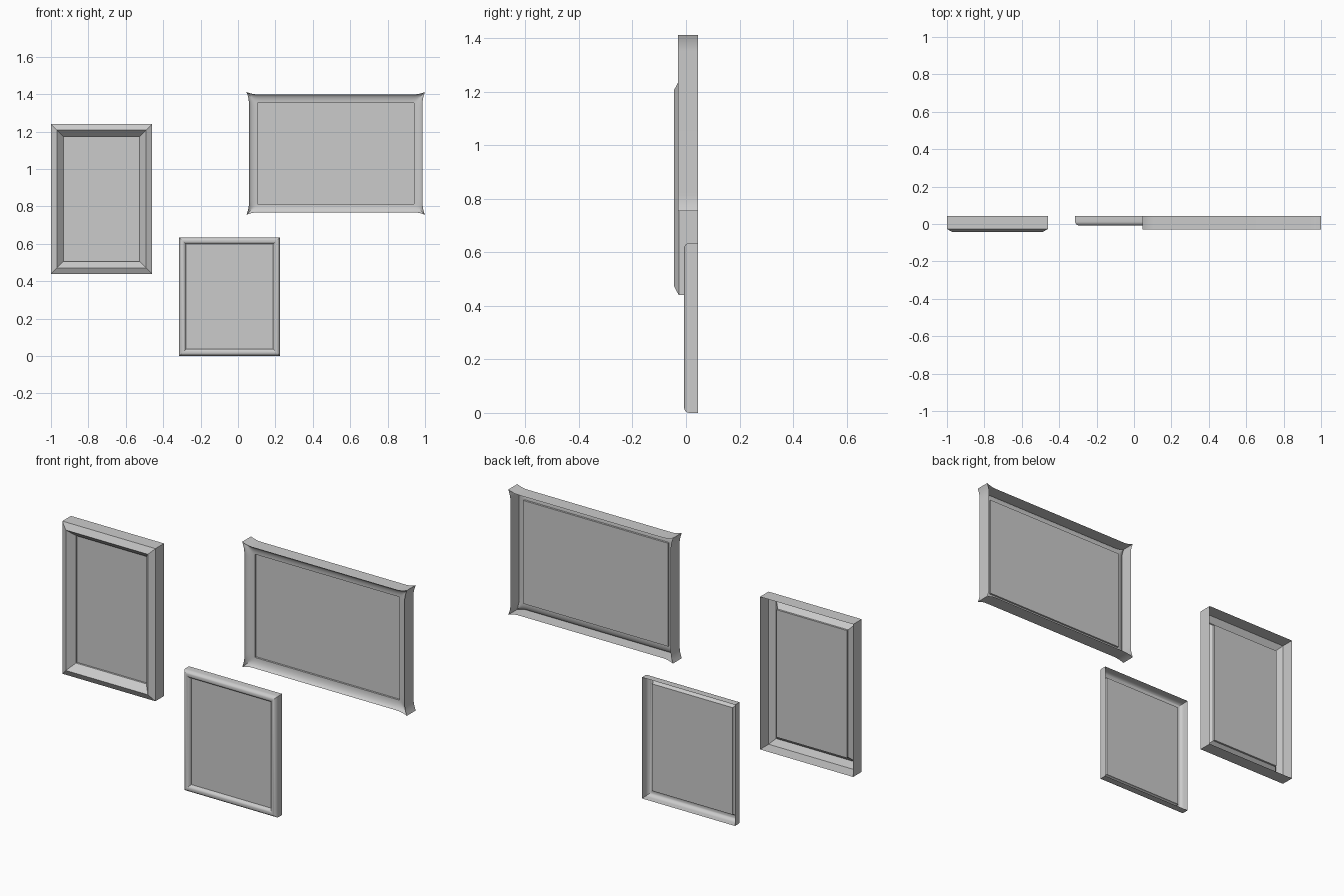
import bpy
import bmesh
from math import sin, cos, pi

if "Cube" in bpy.data.objects:
    bpy.data.objects.remove(bpy.data.objects["Cube"])

CORNERS = [(-1, -1), (1, -1), (1, 1), (-1, 1)]


def make_object(name, bm):
    mesh = bpy.data.meshes.new(name)
    bm.to_mesh(mesh)
    bm.free()
    obj = bpy.data.objects.new(name, mesh)
    bpy.context.collection.objects.link(obj)
    return obj


def ring(bm, box, inset, y, flare, steps):
    """One mitred rectangle, anticlockwise from the front; corners may flare out."""
    x0, x1, z0, z1 = box
    cx, cz = (x0 + x1) / 2, (z0 + z1) / 2
    w, h = (x1 - x0) / 2 - inset, (z1 - z0) / 2 - inset
    length = 0.06
    dists = [length * i / steps for i in range(1, steps + 1)]

    def pull(d):
        return flare * (1 - (1 - d / length) ** 2)

    verts = []
    for sx, sz in CORNERS:
        across = [(w - d, h - pull(d)) for d in dists]
        upright = [(w - pull(d), h - d) for d in dists]
        before, after = (across, upright) if sx * sz < 0 else (upright, across)
        for px, pz in before[::-1] + [(w, h)] + after:
            verts.append(bm.verts.new((cx + sx * px, y, cz + sz * pz)))
    return verts


def picture(name, box, profile, flare=0.0, steps=0):
    """Open-backed moulding swept round the box, with a flat panel inside."""
    inner = profile[-1][0]
    bm = bmesh.new()
    rings = [ring(bm, box, i, y, flare * (1 - i / inner), steps) for i, y in profile]
    for a, b in zip(rings, rings[1:]):
        n = len(a)
        for k in range(n):
            m = (k + 1) % n
            bm.faces.new((a[k], a[m], b[m], b[k]))
    frame = make_object(name + "_frame", bm)
    bpy.ops.object.select_all(action='DESELECT')
    frame.select_set(True)
    bpy.context.view_layer.objects.active = frame
    bpy.ops.object.shade_smooth_by_angle(angle=0.45)

    bm = bmesh.new()
    bm.faces.new(ring(bm, box, inner, profile[-1][1], 0, 0))
    make_object(name + "_panel", bm)


# Left picture: bevelled moulding with a sloping inner face
picture("tall_picture", (-1.0, -0.46, 0.44, 1.24),
        [(0, 0.044), (0, -0.027), (0.032, -0.044), (0.066, -0.008), (0.066, 0.002)])

# Middle picture: rounded moulding
arch = [(0.019 - 0.019 * cos(t), 0.014 - 0.021 * sin(t))
        for t in (pi * i / 12 for i in range(11))]
picture("small_picture", (-0.315, 0.225, 0, 0.635),
        [(0, 0.044)] + arch + [(0.037, 0.012)])

# Right picture: hollow moulding with flared corners
cove = [(0.058 * sin(t), -0.008 - 0.022 * cos(t) ** 1.0 + 0.0)
        for t in (pi / 2 * i / 8 for i in range(9))]
cove = [(0.058 * (1 - cos(t)), -0.03 + 0.022 * sin(t))
        for t in (pi / 2 * i / 8 for i in range(9))]
picture("wide_picture", (0.045, 1.0, 0.755, 1.412),
        [(0, 0.044)] + cove + [(0.058, 0.002)], flare=0.013, steps=6)
